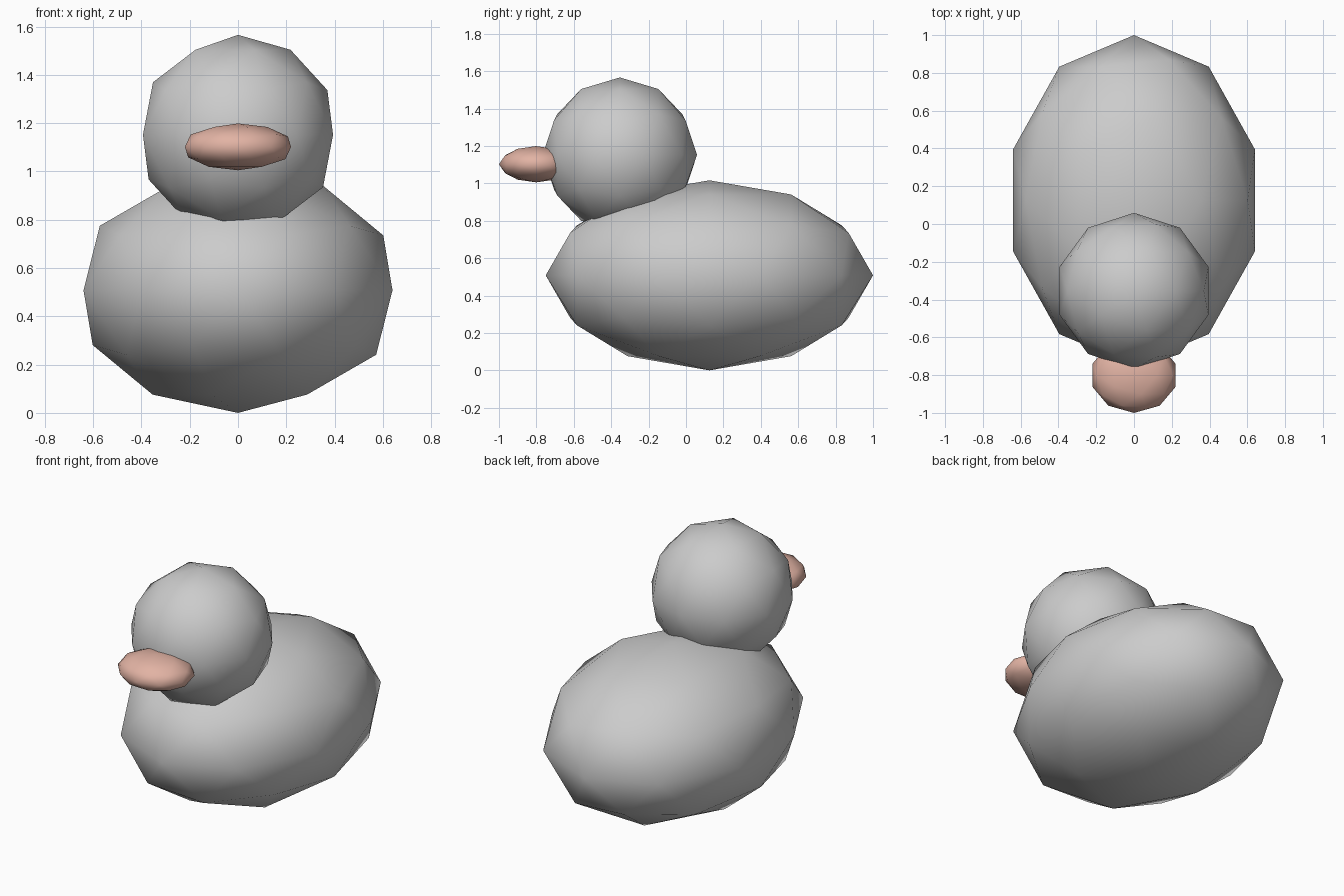
import bpy

if "Cube" in bpy.data.objects:
    bpy.data.objects.remove(bpy.data.objects["Cube"])


def ellipsoid(name, centre, radii, material=None):
    """Low-poly icosphere stretched to an ellipsoid, smooth shaded."""
    bpy.ops.mesh.primitive_ico_sphere_add(subdivisions=2, radius=1, location=centre)
    obj = bpy.context.object
    obj.name = name
    obj.scale = radii
    bpy.ops.object.transform_apply(location=False, rotation=False, scale=True)
    bpy.ops.object.shade_smooth()
    if material:
        obj.data.materials.append(material)
    return obj


beak_colour = bpy.data.materials.new("beak_colour")
beak_colour.diffuse_color = (0.76, 0.45, 0.37, 1)
beak_colour.use_nodes = True
beak_colour.node_tree.nodes["Principled BSDF"].inputs["Base Color"].default_value = beak_colour.diffuse_color

# Egg-like body resting on the ground
ellipsoid("body", (0, 0.125, 0.508), (0.673, 0.875, 0.508))
# Round head sunk into the front of the body
ellipsoid("head", (0, -0.354, 1.152), (0.414, 0.413, 0.414))
# Flat, wide beak
ellipsoid("beak", (0, -0.801, 1.102), (0.231, 0.199, 0.097), beak_colour)
